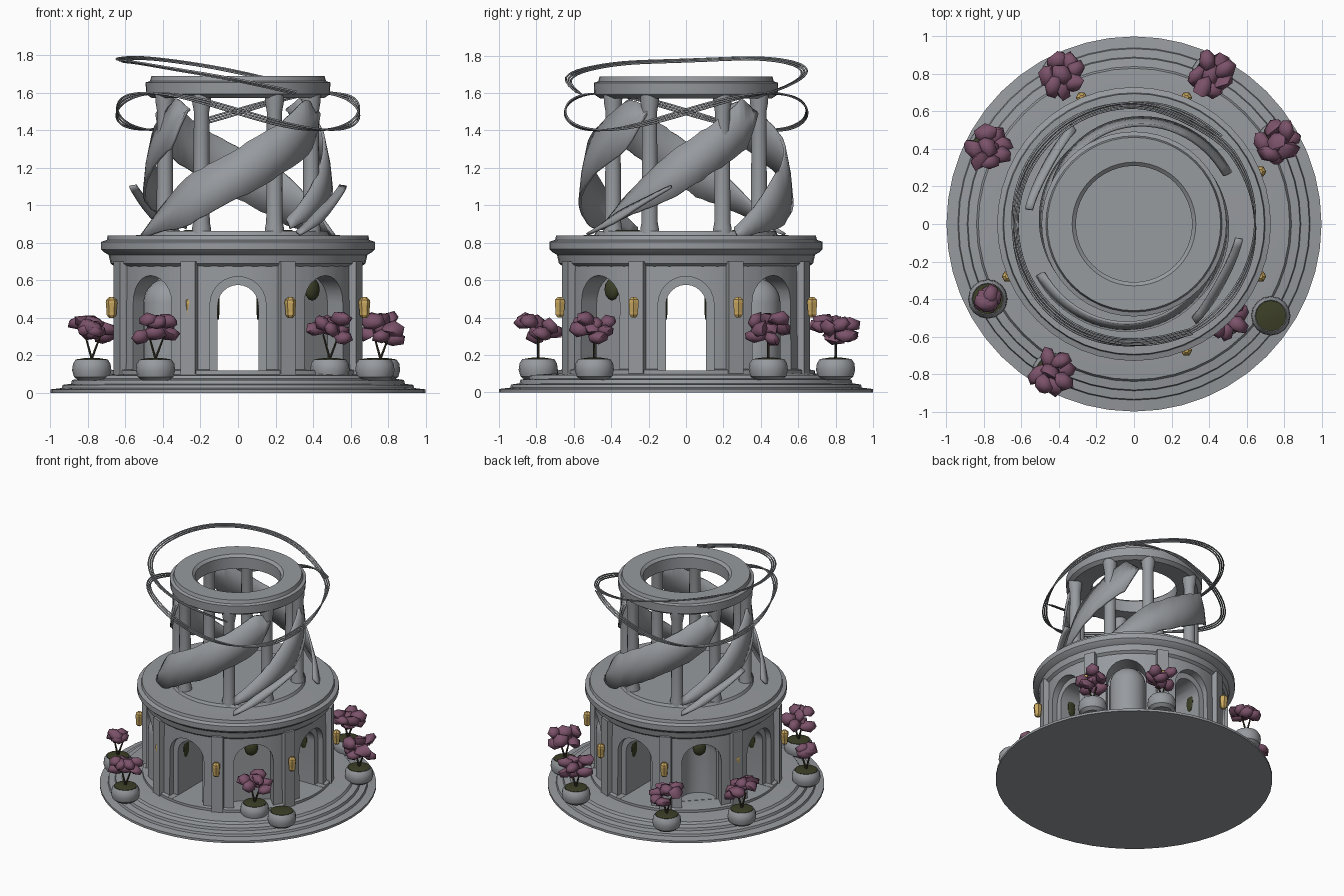
import bpy, bmesh, random
from math import sin, cos, pi, radians
from mathutils import Vector, Matrix

random.seed(4)
if "Cube" in bpy.data.objects:
    bpy.data.objects.remove(bpy.data.objects["Cube"])


def material(name, rgb):
    m = bpy.data.materials.new(name)
    m.use_nodes = True
    m.diffuse_color = (*rgb, 1)
    m.node_tree.nodes["Principled BSDF"].inputs["Base Color"].default_value = (*rgb, 1)
    return m


STONE = material("grey stone", (0.31, 0.325, 0.345))
BLOSSOM = material("plum blossom", (0.2, 0.085, 0.145))
MOSS = material("dark moss", (0.045, 0.05, 0.02))
BARK = material("dark bark", (0.04, 0.035, 0.02))
GOLD = material("lantern gold", (0.6, 0.4, 0.12))


def polar(r, deg, z=0.0):
    return Vector((r * cos(radians(deg)), r * sin(radians(deg)), z))


def make(name, bm, mat, smooth=35):
    bmesh.ops.recalc_face_normals(bm, faces=bm.faces)
    mesh = bpy.data.meshes.new(name)
    bm.to_mesh(mesh)
    bm.free()
    ob = bpy.data.objects.new(name, mesh)
    bpy.context.collection.objects.link(ob)
    mesh.materials.append(mat)
    if smooth:
        activate(ob)
        bpy.ops.object.shade_smooth_by_angle(angle=radians(smooth))
    return ob


def activate(ob):
    bpy.ops.object.select_all(action="DESELECT")
    ob.select_set(True)
    bpy.context.view_layer.objects.active = ob


def lathe(profile, steps=48, center=(0, 0, 0), closed=False, bm=None):
    """Revolve (radius, z) points; open ends are capped."""
    bm = bm or bmesh.new()
    rings = [[bm.verts.new(Vector(center) + polar(r, 360 * i / steps, z)) for i in range(steps)]
             for r, z in profile]
    pairs = list(zip(rings, rings[1:])) + ([(rings[-1], rings[0])] if closed else [])
    for a, b in pairs:
        for i in range(steps):
            j = (i + 1) % steps
            bm.faces.new((a[i], a[j], b[j], b[i]))
    if not closed:
        bm.faces.new(rings[0])
        bm.faces.new(rings[-1])
    return bm


def arch(half, top, bottom, near, far, deg):
    """Round-headed prism running outward between two radii."""
    bm = bmesh.new()
    pts = [(-half, bottom), (half, bottom)]
    pts += [(half * cos(pi * i / 12), top - half + half * sin(pi * i / 12)) for i in range(13)]
    ends = [[bm.verts.new((d, s, z)) for s, z in pts] for d in (near, far)]
    for e in ends:
        bm.faces.new(e)
    for i in range(len(pts)):
        j = (i + 1) % len(pts)
        bm.faces.new((ends[0][i], ends[0][j], ends[1][j], ends[1][i]))
    bmesh.ops.rotate(bm, verts=bm.verts, matrix=Matrix.Rotation(radians(deg), 3, "Z"))
    return bm


# Stepped round base
make("stepped_base", lathe([(1, 0), (1, .018), (.94, .025), (.935, .042), (.89, .048), (.885, .068),
                            (.84, .075), (.83, .092), (.72, .1)]), STONE)

# Lower drum with four passages and four domed niches
drum = make("lower_drum", lathe([(.69, .08), (.69, .12), (.665, .125), (.66, .72)], 64), STONE, 0)
cutters = []
for deg in (0, 90):
    cutters.append(arch(.108, .575, .118, -.8, .8, deg))
for k in range(4):
    cutters.append(arch(.15, .62, .12, .6, .85, 90 * k))
    cutters.append(arch(.145, .625, .121, .53, .85, 90 * k + 45))
    dome = [(.13, .123)] + [(.13 * cos(a * pi / 14), .48 + .13 * sin(a * pi / 14)) for a in range(7)]
    cutters.append(lathe(dome, 24, polar(.53, 90 * k + 45)))
for bm in cutters:
    cutter = make("arch_cutter", bm, STONE, 0)
    cutter.hide_render = True
    activate(drum)
    mod = drum.modifiers.new("cut", "BOOLEAN")
    mod.operation, mod.solver, mod.object = "DIFFERENCE", "EXACT", cutter
    bpy.ops.object.modifier_apply(modifier=mod.name)
    bpy.data.objects.remove(cutter)
activate(drum)
bpy.ops.object.shade_smooth_by_angle(angle=radians(35))

# Pilasters between the arches
bm = bmesh.new()
for k in range(8):
    turn = Matrix.Rotation(radians(45 * k + 22.5), 4, "Z")
    shape = Matrix.Translation((.665, 0, .395)) @ Matrix.Diagonal((.07, .085, .61, 1))
    bmesh.ops.create_cube(bm, size=1, matrix=turn @ shape)
make("pilasters", bm, STONE)

# Cornice and upper floor
make("cornice", lathe([(.655, .67), (.68, .69), (.69, .735), (.715, .75), (.73, .765), (.73, .805),
                       (.7, .815), (.695, .838), (.6, .838), (.49, .842), (.48, .862), (.2, .862)]), STONE)

# Upper colonnade and crowning ring
bm = bmesh.new()
for quarter in range(4):
    for side in (-18.5, 18.5):
        lathe([(.052, .85), (.05, .88), (.044, .91), (.041, 1.5), (.05, 1.55), (.052, 1.6)], 14,
              polar(.436, 45 + 90 * quarter + side), bm=bm)
make("upper_columns", bm, STONE)
make("crown_ring", lathe([(.31, 1.58), (.46, 1.572), (.49, 1.592), (.493, 1.655), (.47, 1.662),
                          (.462, 1.688), (.33, 1.688), (.31, 1.67)], closed=True), STONE)


# Spiral ribbons climbing round the columns
def ribbon(name, angles, heights, radii, bulge, half, grow, shrink, steps=28):
    bm = bmesh.new()
    rows = []
    for i in range(steps + 1):
        t = i / steps
        start, z, r = (a + (b - a) * t for a, b in (angles, heights, radii))
        h = half * max(.08, min(1, .2 + grow * t, shrink * (1 - t) + .1)) * random.uniform(.95, 1.04)
        r += bulge * sin(pi * t)
        rows.append([bm.verts.new(polar(r + out, start, min(1.585, max(.835, z + h * s))))
                     for s, out in ((-1, .025), (0, .012), (1, -.015))])
    for a, b in zip(rows, rows[1:]):
        for j in range(2):
            bm.faces.new((a[j], a[j + 1], b[j + 1], b[j]))
    ob = make(name, bm, STONE)
    mod = ob.modifiers.new("thickness", "SOLIDIFY")
    mod.thickness, mod.offset = .016, 0


for turn in (0, 180):
    ribbon("wide_ribbon", (turn - 152, turn - 26), (.85, 1.5), (.56, .46), .03, .135, 3, 9)
    ribbon("inner_ribbon", (turn - 58, turn + 54), (.9, 1.5), (.5, .45), 0, .13, 1.8, 9)
    ribbon("ribbon_wisp", (turn - 58, turn - 8), (.85, 1.1), (.6, .56), -.03, .035, 2, 1.2, 12)


# Fine wire strands orbiting the crown: a rising loop joined to a saddle-shaped loop
def wire_path(spread):
    rise = [1.6, 1.655, 1.7, 1.735, 1.765, 1.77, 1.78, 1.79, 1.77, 1.735, 1.68]
    pts = [polar(.65 + spread, -62 - 22 * i, z + spread * .4) for i, z in enumerate(rise)]
    for i in range(33):
        deg = 45 - 11.25 * i
        pts.append(polar(.65 + spread * cos(i * .4), deg,
                         1.5 + .1 * sin(radians(2 * deg)) + spread * sin(i * .4)))
    return pts


for spread in (-.014, 0, .014):
    curve = bpy.data.curves.new("orbit_wire", "CURVE")
    curve.dimensions, curve.bevel_depth, curve.bevel_resolution, curve.resolution_u = "3D", .0055, 1, 4
    pts = wire_path(spread)
    spline = curve.splines.new("NURBS")
    spline.points.add(len(pts) - 1)
    for p, co in zip(spline.points, pts):
        p.co = (*co, 1)
    spline.use_endpoint_u, spline.order_u = True, 4
    curve.materials.append(STONE)
    wire = bpy.data.objects.new("orbit_wire", curve)
    bpy.context.collection.objects.link(wire)
    activate(wire)
    bpy.ops.object.convert(target="MESH")

# Lanterns on the pilasters, two of them sunk into the wall
for k in range(8):
    deg = 45 * k + 22.5
    sunk = deg in (157.5, 247.5)
    make("lantern", lathe([(.014, .4), (.026, .415), (.026, .43), (.031, .48), (.029, .495), (.012, .51)],
                          6, polar(.675 if sunk else .73, deg)), GOLD, 0)


# Potted blossom trees: position and crown size
def tree(x, y, size):
    base = Vector((x, y, 0))
    make("pot", lathe([(.07, .065), (.095, .085), (.105, .12), (.1, .155), (.085, .178), (.075, .165)],
                      16, base), STONE)
    make("pot_moss", lathe([(.08, .168), (.082, .178), (.03, .186)], 12, base), MOSS)
    if not size:
        return
    bm = bmesh.new()
    for lean in (-.03, .04):
        shape = Matrix.Translation(base + Vector((lean / 2, 0, .235))) @ Matrix.Rotation(lean * 9, 4, "Y")
        bmesh.ops.create_cone(bm, segments=6, radius1=.008, radius2=.005, depth=.16, cap_ends=True, matrix=shape)
    make("trunk", bm, BARK)
    bm = bmesh.new()
    for i in range(9):
        spot = base + polar(.076 * size * (i > 1), 137 * i, .335 + random.uniform(-.05, .06) * size)
        shape = (Matrix.Translation(spot) @ Matrix.Rotation(random.uniform(0, pi), 4, "Z")
                 @ Matrix.Rotation(random.uniform(-1, 1), 4, "X") @ Matrix.Diagonal((.062, .048, .036, 1)))
        new = bmesh.ops.create_icosphere(bm, subdivisions=1, radius=1, matrix=shape)["verts"]
        for v in new:
            v.co += (v.co - spot) * random.uniform(-.1, .25)
    make("blossom", bm, BLOSSOM, 60)


for spot in ((-.39, .8, 1), (.41, .8, 1), (-.78, .41, 1), (.76, .44, 1), (-.78, -.4, .3),
             (-.44, -.79, 1), (.49, -.49, 1), (.73, -.49, 0)):
    tree(*spot)

# Moss hanging in the niches, on the passage walls and on the upper floor
bm = bmesh.new()
for k in range(4):
    turn = Matrix.Rotation(radians(90 * k), 4, "Z")
    eighth = Matrix.Rotation(radians(45), 4, "Z")
    clumps = [(eighth, (.56, 0, .55), (.028, .05, .06))]
    clumps += [(Matrix(), (.5, side, .46), (.035, .008, .075)) for side in (-.106, .106)]
    for extra, spot, size in clumps:
        shape = turn @ extra @ Matrix.Translation(spot) @ Matrix.Diagonal((*size, 1))
        bmesh.ops.create_icosphere(bm, subdivisions=2, radius=1, matrix=shape)
make("arch_moss", bm, MOSS)
for deg in (-54, 126):
    make("floor_moss", lathe([(.075, .86), (.06, .868)], 9, polar(.385, deg)), MOSS)
